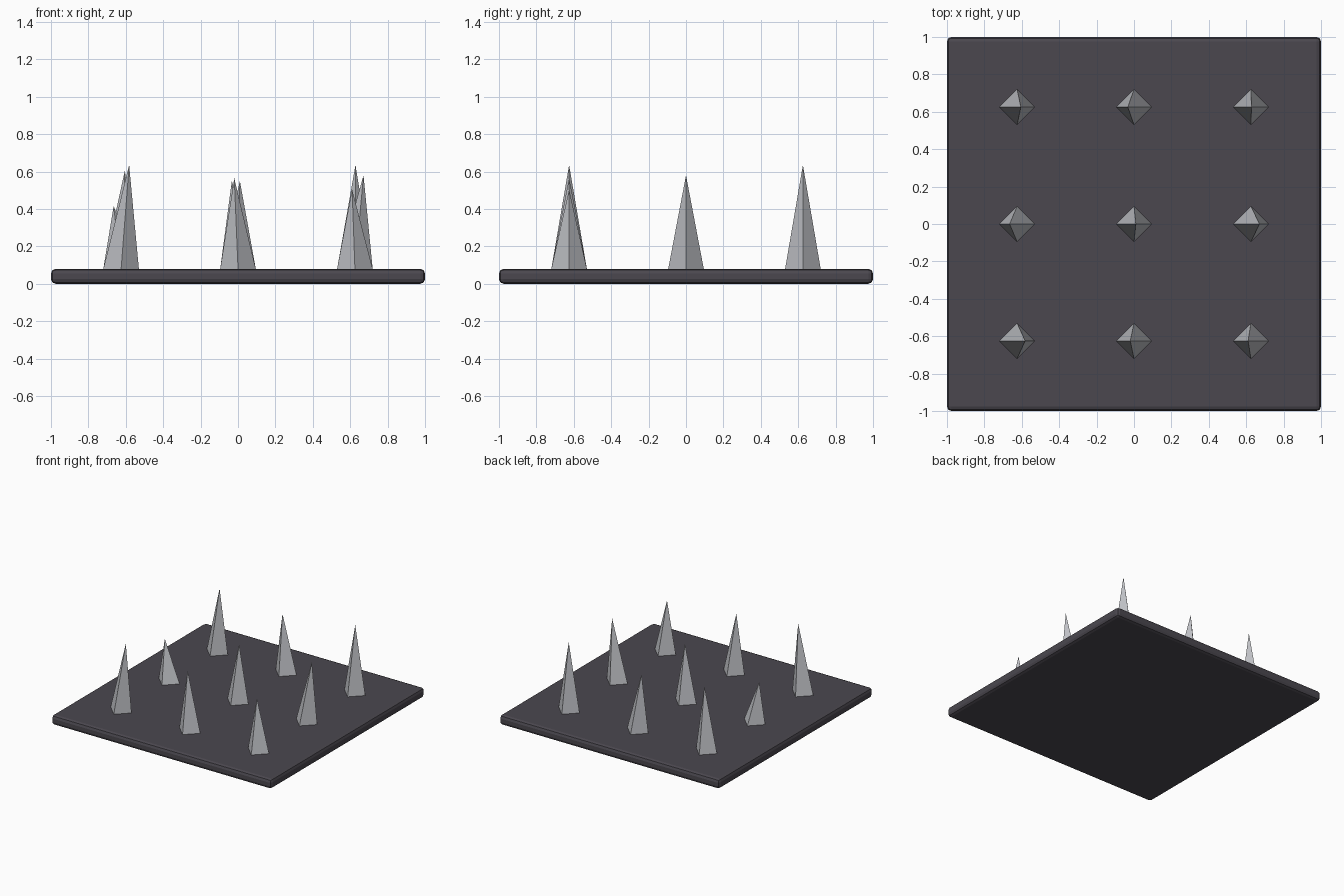
import bpy
import bmesh

cube = bpy.data.objects.get("Cube")
if cube:
    bpy.data.objects.remove(cube, do_unlink=True)


def make_material(name, rgb):
    mat = bpy.data.materials.new(name)
    mat.use_nodes = True
    mat.diffuse_color = (*rgb, 1)
    mat.node_tree.nodes["Principled BSDF"].inputs["Base Color"].default_value = (*rgb, 1)
    return mat


dark_iron = make_material("dark iron", (0.07, 0.064, 0.078))
steel = make_material("pale steel", (0.52, 0.53, 0.56))

THICKNESS = 0.08
RADIUS = 0.095
SPACING = 0.625

# Base plate with softly bevelled edges
bpy.ops.mesh.primitive_cube_add(size=1, location=(0, 0, THICKNESS / 2))
plate = bpy.context.object
plate.name = "base_plate"
plate.scale = (2, 2, THICKNESS)
bpy.ops.object.transform_apply(location=False, rotation=False, scale=True)
plate.data.materials.append(dark_iron)
bevel = plate.modifiers.new("edge_bevel", "BEVEL")
bevel.width = 0.025
bevel.segments = 2


# Four-sided spike whose tip leans sideways
def add_spike(name, x, y, lean, top):
    bm = bmesh.new()
    height = top - THICKNESS
    bmesh.ops.create_cone(bm, cap_ends=True, segments=4, radius1=RADIUS,
                          radius2=0, depth=height)
    bmesh.ops.remove_doubles(bm, verts=bm.verts, dist=0.0001)
    for v in bm.verts:
        if v.co.z > 0:
            v.co.x += lean
    mesh = bpy.data.meshes.new(name)
    bm.to_mesh(mesh)
    bm.free()
    mesh.materials.append(steel)
    spike = bpy.data.objects.new(name, mesh)
    spike.location = (x, y, THICKNESS + height / 2)
    bpy.context.collection.objects.link(spike)


# Tip lean and tip height per spike, listed from -x to +x
rows = {
    "front": (-1, [(0.043, 0.635), (-0.02, 0.565), (-0.015, 0.505)]),
    "middle": (0, [(-0.04, 0.415), (0.01, 0.55), (0.046, 0.58)]),
    "back": (1, [(0.02, 0.605), (-0.033, 0.55), (0.003, 0.635)]),
}
for row, (step, tips) in rows.items():
    for i, (side, (lean, top)) in enumerate(zip(("right", "centre", "left"), tips)):
        add_spike(f"spike_{row}_{side}", (i - 1) * SPACING, step * SPACING, lean, top)
